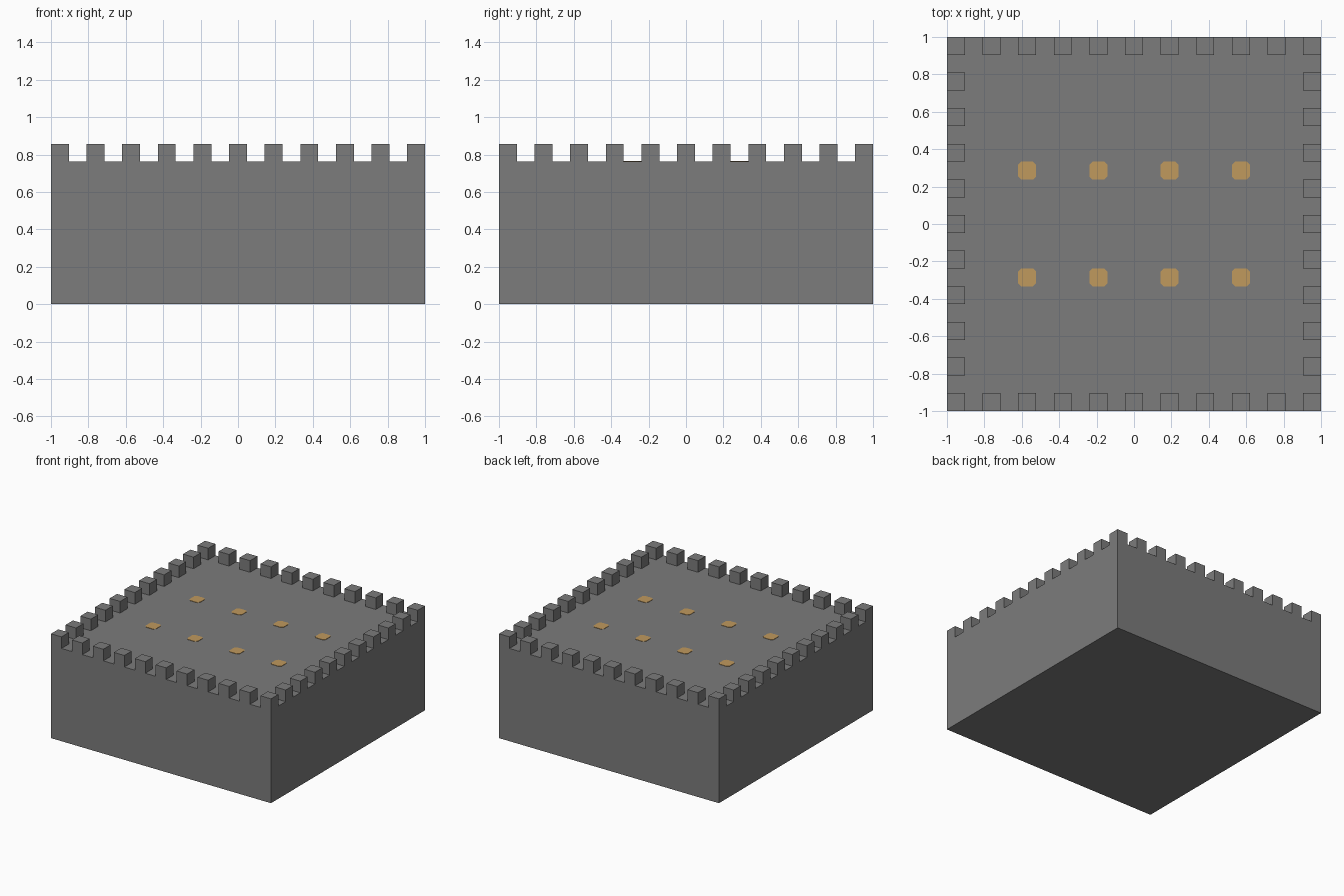
import bpy, bmesh, math

cube = bpy.data.objects.get("Cube")
if cube:
    bpy.data.objects.remove(cube, do_unlink=True)

CELLS = 21                 # the plan is a square of equal cells
U = 2 / CELLS              # one cell
WALL_H = 8 * U


def material(name, rgb):
    m = bpy.data.materials.new(name)
    m.use_nodes = True
    m.diffuse_color = (*rgb, 1)
    m.node_tree.nodes["Principled BSDF"].inputs["Base Color"].default_value = (*rgb, 1)
    return m


def make_object(name, bm, mat):
    mesh = bpy.data.meshes.new(name)
    bm.to_mesh(mesh)
    bm.free()
    mesh.materials.append(mat)
    obj = bpy.data.objects.new(name, mesh)
    bpy.context.collection.objects.link(obj)
    return obj


stone = material("grey stone", (0.2, 0.2, 0.2))
amber = material("amber lamp", (0.53, 0.32, 0.11))

# Solid block with battlements raised from alternate cells along the rim
bm = bmesh.new()
bmesh.ops.create_grid(bm, x_segments=CELLS, y_segments=CELLS, size=1)
base = bm.faces[:]
raised = bmesh.ops.extrude_face_region(bm, geom=base, use_keep_orig=True)["geom"]
bmesh.ops.translate(bm, vec=(0, 0, WALL_H),
                    verts=[g for g in raised if isinstance(g, bmesh.types.BMVert)])


def is_merlon(face):
    c = face.calc_center_median()
    i, j = (round(v / U) + CELLS // 2 for v in c.xy)
    on_rim = i in (0, CELLS - 1) or j in (0, CELLS - 1)
    return c.z > WALL_H - 0.01 and abs(face.normal.z) > 0.5 and on_rim and i % 2 == j % 2 == 0


bm.normal_update()
merlons = [f for f in bm.faces if is_merlon(f)]
tops = bmesh.ops.extrude_discrete_faces(bm, faces=merlons)["faces"]
for face in tops:
    bmesh.ops.translate(bm, vec=(0, 0, U), verts=face.verts[:])
bmesh.ops.recalc_face_normals(bm, faces=bm.faces[:])
bmesh.ops.dissolve_limit(bm, angle_limit=math.radians(1), verts=bm.verts[:], edges=bm.edges[:])
make_object("castle_block", bm, stone)

# Flush roof lamps: thin squares with clipped corners
h, k = U / 2, U / 2 - 0.016
outline = [(h, -k), (h, k), (k, h), (-k, h), (-h, k), (-h, -k), (-k, -h), (k, -h)]
for row, j in (("front", -3), ("back", 3)):
    for n, i in enumerate((-6, -2, 2, 6), 1):
        bm = bmesh.new()
        face = bm.faces.new([bm.verts.new((x, y, 0)) for x, y in outline])
        plate = bmesh.ops.extrude_face_region(bm, geom=[face], use_keep_orig=True)["geom"]
        bmesh.ops.translate(bm, vec=(0, 0, 0.003),
                            verts=[g for g in plate if isinstance(g, bmesh.types.BMVert)])
        bmesh.ops.recalc_face_normals(bm, faces=bm.faces[:])
        lamp = make_object(f"roof_lamp_{row}_{n}", bm, amber)
        lamp.location = (i * U, j * U, WALL_H)
